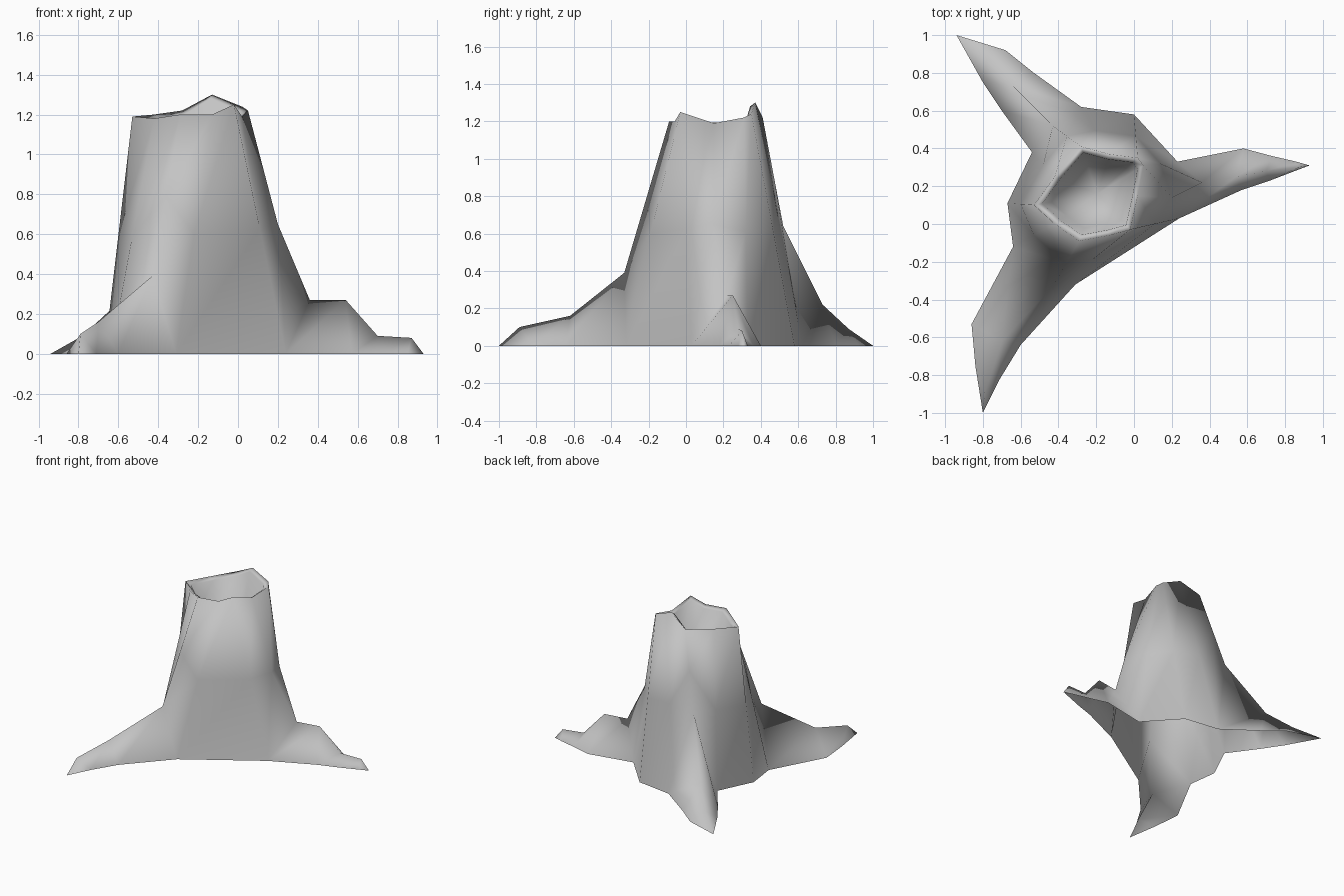
import bpy
import bmesh
from mathutils import Vector

cube = bpy.data.objects.get("Cube")
if cube:
    bpy.data.objects.remove(cube, do_unlink=True)

# One weathered grey for the whole stump
bark = bpy.data.materials.new("weathered_grey")
bark.use_nodes = True
grey = (0.55, 0.55, 0.55, 1.0)
bark.diffuse_color = grey
bark.node_tree.nodes["Principled BSDF"].inputs["Base Color"].default_value = grey

# Foot of the trunk, counter-clockwise; raised points are where root ridges start
foot = [
    (0.36, 0.22, 0.27), (0.23, 0.33, 0), (0, 0.58, 0), (-0.28, 0.62, 0),
    (-0.43, 0.52, 0.64), (-0.54, 0.38, 0), (-0.67, 0.11, 0), (-0.64, -0.12, 0),
    (-0.43, -0.33, 0.39), (-0.31, -0.32, 0), (0.24, 0.03, 0),
]
# Broken upper rim, one point above each foot point
rim = [
    (0.02, 0.15, 1.19), (0.05, 0.31, 1.22), (0.02, 0.35, 1.24), (-0.13, 0.37, 1.3),
    (-0.28, 0.41, 1.22), (-0.42, 0.25, 1.2), (-0.53, 0.1, 1.19), (-0.42, 0, 1.18),
    (-0.29, -0.09, 1.2), (-0.13, -0.06, 1.2), (-0.02, -0.03, 1.25),
]
# Each root: index of its ridge in the foot, rows of (side, ridge, side), tip
roots = {
    "left": (0, [
        [(0.57, 0.18, 0), (0.54, 0.25, 0.27), (0.58, 0.4, 0)],
        [(0.72, 0.23, 0), (0.7, 0.28, 0.09), (0.73, 0.36, 0)],
        [(0.85, 0.28, 0), (0.87, 0.3, 0.08), (0.86, 0.33, 0)],
    ], (0.93, 0.31, 0)),
    "back": (4, [
        [(-0.53, 0.8, 0), (-0.64, 0.73, 0.22), (-0.7, 0.6, 0)],
        [(-0.68, 0.92, 0), (-0.78, 0.87, 0.09), (-0.8, 0.75, 0)],
    ], (-0.94, 1, 0)),
    "front": (8, [
        [(-0.86, -0.53, 0), (-0.7, -0.62, 0.16), (-0.6, -0.64, 0)],
        [(-0.84, -0.75, 0), (-0.79, -0.89, 0.1), (-0.71, -0.82, 0)],
    ], (-0.8, -1, 0)),
}

bm = bmesh.new()
count = len(foot)


def add_row(points):
    return [bm.verts.new(p) for p in points]


def bridge(lower, upper, closed=False):
    """Join two rows of equal length with quads."""
    for i in range(len(lower) - (0 if closed else 1)):
        j = (i + 1) % len(lower)
        bm.faces.new((lower[i], lower[j], upper[j], upper[i]))


def fan(row, apex, closed=False):
    """Join a row to a single point with triangles."""
    for i in range(len(row) - (0 if closed else 1)):
        bm.faces.new((row[i], row[(i + 1) % len(row)], apex))


# Trunk wall
foot_points = [Vector(p) for p in foot]
rim_points = [Vector(p) for p in rim]
waist_points = [a.lerp(b, 0.5) for a, b in zip(foot_points, rim_points)]
waist_points[0] = Vector((0.2, 0.14, 0.65))
foot_row, waist_row, rim_row = map(add_row, (foot_points, waist_points, rim_points))
bridge(foot_row, waist_row, closed=True)
bridge(waist_row, rim_row, closed=True)

# Hollow in the top: narrow lip, sloping wall and a sunken floor
centre = sum(rim_points, Vector()) / count


def hollow_row(scale, drop, level):
    """Shrink the rim inward and flatten it toward an even depth."""
    row = []
    for p in rim_points:
        q = centre.lerp(p, scale)
        q.z = p.z + (centre.z - p.z) * level - drop
        row.append(q)
    return add_row(row)


lip_row = hollow_row(0.87, 0.02, 0)
wall_row = hollow_row(0.72, 0.25, 0.7)
bridge(rim_row, lip_row, closed=True)
bridge(lip_row, wall_row, closed=True)
fan(wall_row, bm.verts.new(centre - Vector((0, 0, 0.35))), closed=True)

# Spreading roots
for ridge, rows, tip in roots.values():
    previous = [foot_row[(ridge + step) % count] for step in (-1, 0, 1)]
    for points in rows:
        current = add_row(points)
        bridge(previous, current)
        previous = current
    fan(previous, bm.verts.new(tip))

# The side order differs between roots, so even out the facing
for face in bm.faces:
    face.smooth = True
bmesh.ops.recalc_face_normals(bm, faces=bm.faces[:])

mesh = bpy.data.meshes.new("tree_stump")
bm.to_mesh(mesh)
bm.free()
mesh.materials.append(bark)
stump = bpy.data.objects.new("tree_stump", mesh)
bpy.context.collection.objects.link(stump)
